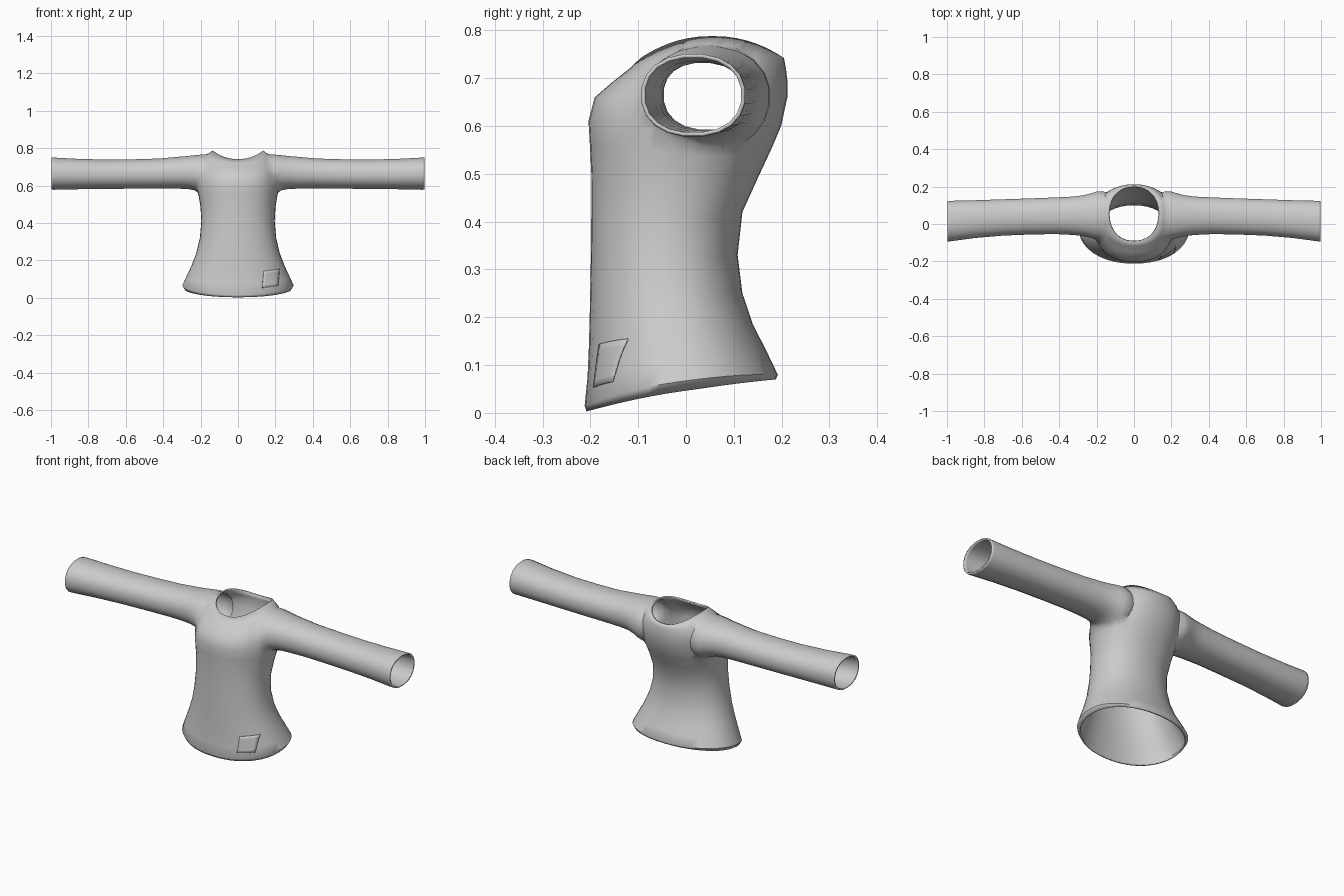
import bpy, bmesh, math
from mathutils import Vector
from mathutils.bvhtree import BVHTree

cube = bpy.data.objects.get("Cube")
if cube:
    bpy.data.objects.remove(cube)

grey = bpy.data.materials.new("grey cloth")
grey.use_nodes = True
grey.diffuse_color = (0.6, 0.6, 0.6, 1)
grey.node_tree.nodes["Principled BSDF"].inputs["Base Color"].default_value = (0.6, 0.6, 0.6, 1)


def spow(v, e):
    return math.copysign(abs(v) ** e, v)


def add_object(name, bm):
    mesh = bpy.data.meshes.new(name)
    bm.to_mesh(mesh)
    bm.free()
    mesh.materials.append(grey)
    ob = bpy.data.objects.new(name, mesh)
    bpy.context.collection.objects.link(ob)
    return ob


def loft(name, rings, ends):
    """Closed solid through rings, each end closed by a fan round a centre point."""
    bm = bmesh.new()
    loops = [[bm.verts.new(p) for p in ring] for ring in rings]
    n = len(loops[0])
    for a, b in zip(loops, loops[1:]):
        for i in range(n):
            bm.faces.new((a[i], a[(i + 1) % n], b[(i + 1) % n], b[i]))
    for loop, end in zip((loops[0], loops[-1]), ends):
        c = bm.verts.new(end)
        for i in range(n):
            bm.faces.new((loop[i], loop[(i + 1) % n], c))
    bmesh.ops.recalc_face_normals(bm, faces=bm.faces)
    return add_object(name, bm)


def body_ring(half, front, back, zf, zs, zb, e=0.92, n=40):
    """Horizontal ring whose height runs from front to side to back."""
    pts = []
    for i in range(n):
        a = math.tau * i / n
        c = -math.cos(a)
        z = zs + (zb - zf) / 2 * c + ((zf + zb) / 2 - zs) * c * c
        y = (front + back) / 2 + (back - front) / 2 * spow(c, e)
        pts.append((half * spow(math.sin(a), e), y, z))
    return pts


def sleeve_ring(x, y0, y1, z0, z1, n=20):
    pts = []
    for i in range(n):
        a = math.tau * (i + 0.5) / n
        pts.append((x, (y0 + y1) / 2 + (y1 - y0) / 2 * spow(math.cos(a), 0.9),
                    (z0 + z1) / 2 + (z1 - z0) / 2 * spow(math.sin(a), 0.9)))
    return pts


# Torso: half width, front y, back y, then height at front, side and back
body = [
    (0.285, -0.208, 0.188, 0.003, 0.045, 0.07),
    (0.298, -0.212, 0.192, 0.015, 0.066, 0.08),
    (0.278, -0.206, 0.168, 0.075, 0.11, 0.13),
    (0.25, -0.203, 0.140, 0.14, 0.17, 0.185),
    (0.223, -0.201, 0.118, 0.22, 0.24, 0.25),
    (0.204, -0.199, 0.108, 0.32, 0.32, 0.33),
    (0.196, -0.198, 0.118, 0.42, 0.41, 0.42),
    (0.201, -0.198, 0.152, 0.50, 0.49, 0.495),
    (0.213, -0.201, 0.180, 0.56, 0.55, 0.555),
    (0.220, -0.204, 0.199, 0.61, 0.60, 0.60),
    (0.222, -0.191, 0.212, 0.66, 0.66, 0.66),
    (0.210, -0.150, 0.212, 0.695, 0.71, 0.695),
    (0.180, -0.118, 0.209, 0.72, 0.755, 0.72),
    (0.135, -0.095, 0.205, 0.742, 0.788, 0.742),
]
openings = [Vector((0, -0.01, 0.045)), Vector((0, 0.055, 0.745))]
shirt = loft("shirt", [body_ring(*r) for r in body], openings)

# Sleeves: x, y range, z range
sleeve = [
    (0.10, -0.04, 0.14, 0.61, 0.72),
    (0.17, -0.09, 0.185, 0.545, 0.772),
    (0.20, -0.088, 0.180, 0.556, 0.770),
    (0.225, -0.08, 0.170, 0.572, 0.767),
    (0.26, -0.07, 0.158, 0.58, 0.763),
    (0.32, -0.06, 0.148, 0.583, 0.755),
    (0.42, -0.055, 0.143, 0.584, 0.746),
    (0.55, -0.057, 0.138, 0.583, 0.742),
    (0.70, -0.063, 0.133, 0.582, 0.740),
    (0.85, -0.076, 0.128, 0.580, 0.744),
    (0.985, -0.094, 0.125, 0.577, 0.751),
    (0.998, -0.094, 0.124, 0.578, 0.751),
]
helpers = []
for name, s in (("left_sleeve_solid", 1), ("right_sleeve_solid", -1)):
    rings = [sleeve_ring(s * r[0], *r[1:]) for r in sleeve]
    cuff = Vector((s * 0.99, 0.015, 0.665))
    openings.append(cuff)
    ob = loft(name, rings, ((s * 0.1, 0.05, 0.665), cuff))
    mod = shirt.modifiers.new(name, 'BOOLEAN')
    mod.operation, mod.solver, mod.object = 'UNION', 'EXACT', ob
    helpers.append(ob)

# Join the solids, then open the hem, neck and cuffs
graph = bpy.context.evaluated_depsgraph_get()
joined = bpy.data.meshes.new_from_object(shirt.evaluated_get(graph))
shirt.modifiers.clear()
for ob in helpers:
    bpy.data.objects.remove(ob)
bm = bmesh.new()
bm.from_mesh(joined)
caps = [v for v in bm.verts if any((v.co - p).length < 1e-3 for p in openings)]
bmesh.ops.delete(bm, geom=caps, context='VERTS')
bmesh.ops.remove_doubles(bm, verts=bm.verts, dist=0.004)

# Soften the armhole seams
seam = [v for v in bm.verts if 0.16 < abs(v.co.x) < 0.28 and v.co.z > 0.5 and not v.is_boundary]
for _ in range(3):
    bmesh.ops.smooth_vert(bm, verts=seam, factor=0.4,
                          use_axis_x=True, use_axis_y=True, use_axis_z=True)
bmesh.ops.recalc_face_normals(bm, faces=bm.faces)
surface = BVHTree.FromBMesh(bm)
bm.to_mesh(shirt.data)
bm.free()

# Sewn patch near the hem, laid on the cloth
bm = bmesh.new()
bmesh.ops.create_grid(bm, x_segments=6, y_segments=6, size=0.5)
for v in bm.verts:
    x = 0.175 + 0.085 * v.co.x + 0.008 * v.co.y
    z = 0.104 + 0.09 * v.co.y + 0.012 * v.co.x
    hit = surface.ray_cast(Vector((x, -1, z)), Vector((0, 1, 0)))
    v.co = hit[0] + Vector((0.001, -0.002, 0))
patch = add_object("hem_patch", bm)

# Cloth thickness and smooth shading
for ob, thick, offset in ((shirt, 0.008, -1), (patch, 0.003, 0)):
    mod = ob.modifiers.new("thickness", 'SOLIDIFY')
    mod.thickness, mod.offset = thick, offset
    bpy.ops.object.select_all(action='DESELECT')
    ob.select_set(True)
    bpy.context.view_layer.objects.active = ob
    bpy.ops.object.shade_smooth_by_angle(angle=math.radians(50))
